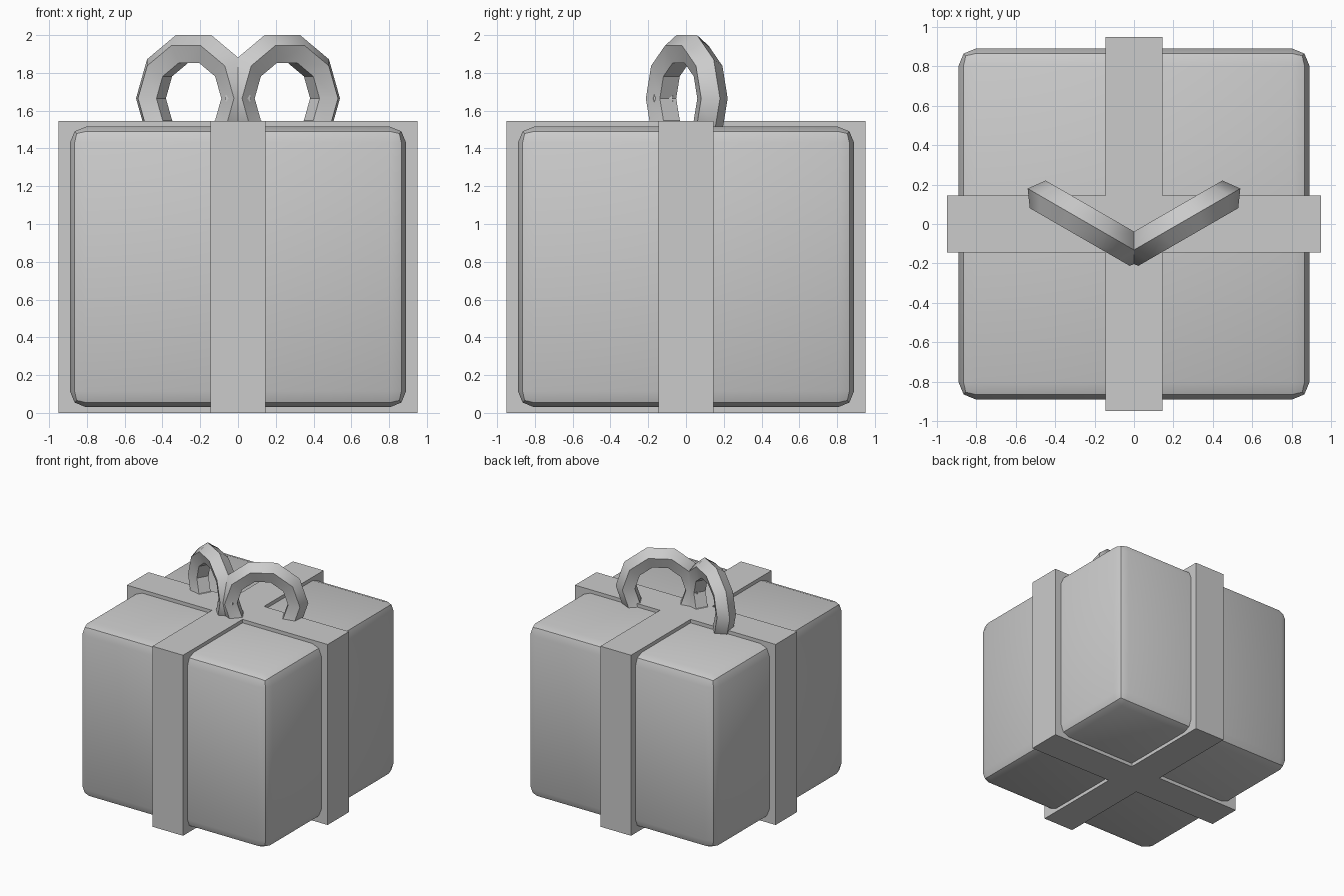
import bpy, bmesh
from math import radians

if "Cube" in bpy.data.objects:
    bpy.data.objects.remove(bpy.data.objects["Cube"])

SMOOTH = radians(30)


def mesh_object(name, bm):
    mesh = bpy.data.meshes.new(name)
    bmesh.ops.recalc_face_normals(bm, faces=bm.faces[:])
    bm.to_mesh(mesh)
    bm.free()
    obj = bpy.data.objects.new(name, mesh)
    bpy.context.collection.objects.link(obj)
    return obj


def smooth(obj):
    bpy.ops.object.select_all(action='DESELECT')
    obj.select_set(True)
    bpy.context.view_layer.objects.active = obj
    bpy.ops.object.shade_smooth_by_angle(angle=SMOOTH)


# Gift box with rounded edges
bm = bmesh.new()
bmesh.ops.create_cube(bm, size=1)
bmesh.ops.scale(bm, vec=(1.78, 1.78, 1.485), verts=bm.verts)
bmesh.ops.translate(bm, vec=(0, 0, 0.7725), verts=bm.verts)
bmesh.ops.bevel(bm, geom=bm.edges[:], offset=0.085, segments=2,
                profile=0.5, affect='EDGES')
smooth(mesh_object("gift_box", bm))

# Crossed ribbon: plus-shaped outline extruded to full height
w, l, h = 0.145, 0.95, 1.545
arm = [(l, -w), (l, w), (w, w)]
outline = []
for _ in range(4):
    outline += arm
    arm = [(-y, x) for x, y in arm]
bm = bmesh.new()
base = bm.faces.new([bm.verts.new((x, y, 0)) for x, y in outline])
ext = bmesh.ops.extrude_face_region(bm, geom=[base], use_keep_orig=True)
top = [v for v in ext["geom"] if isinstance(v, bmesh.types.BMVert)]
bmesh.ops.translate(bm, vec=(0, 0, h), verts=top)
mesh_object("ribbon", bm)

# Bow loops: ten-sided rings with a five-sided section, sunk into the top
for side, sx in (("left", -1), ("right", 1)):
    bpy.ops.mesh.primitive_torus_add(
        major_segments=10, minor_segments=5, major_radius=0.267,
        minor_radius=0.085, location=(sx * 0.235, 0.004, 1.665),
        rotation=(radians(90), 0, sx * radians(30)))
    loop = bpy.context.object
    loop.name = "bow_loop_" + side
    smooth(loop)
